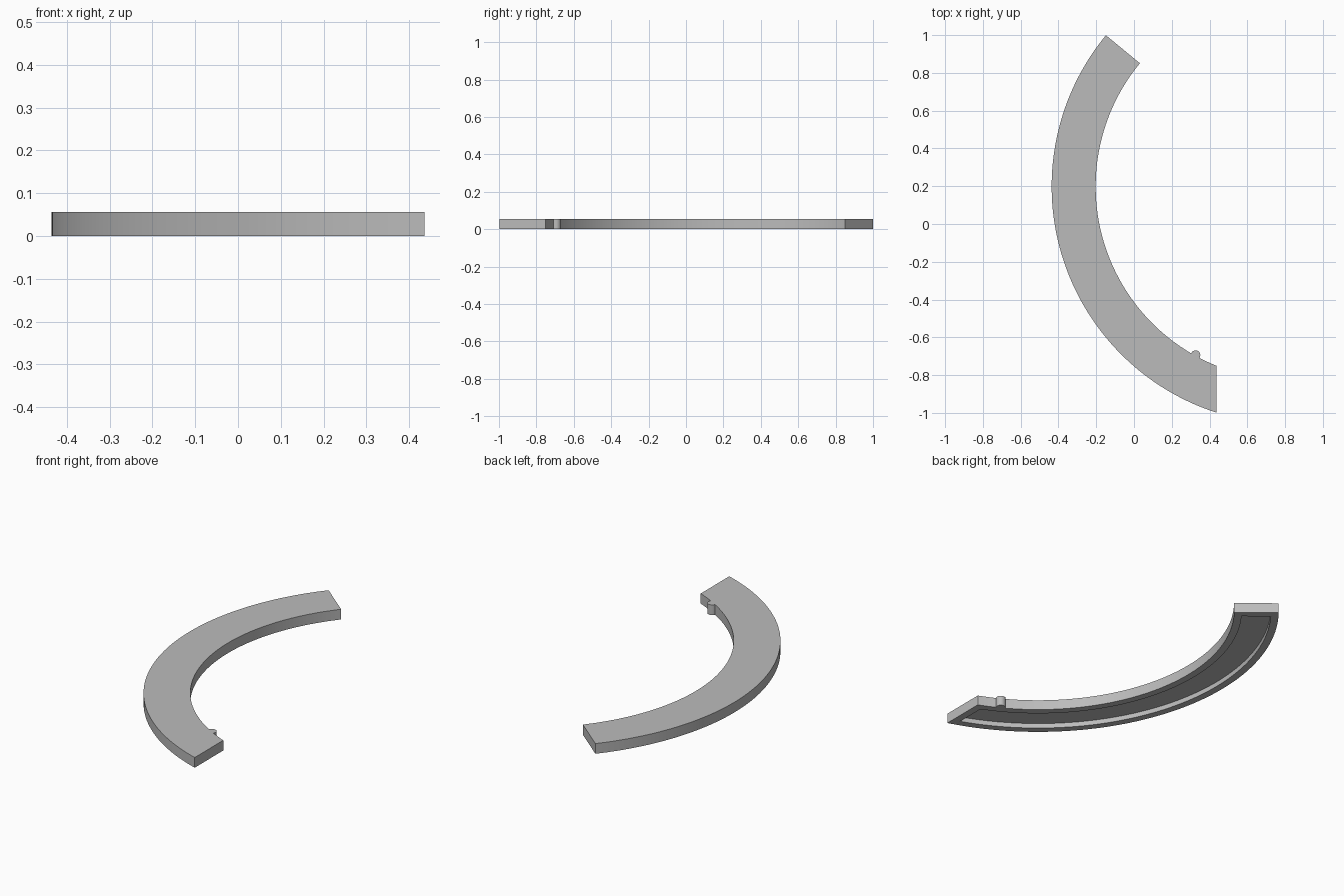
import bpy, bmesh
from math import radians, asin, acos, pi, cos, sin

cube = bpy.data.objects.get("Cube")
if cube:
    bpy.data.objects.remove(cube)

CX, CY = 0.822, 0.199          # centre of the arc
R_IN, R_OUT = 1.025, 1.258     # inner and outer radius
START = radians(140.5)         # radial end
END_X = 0.436                  # straight-cut end
HEIGHT, RIM, DEPTH = 0.056, 0.04, 0.027
STEPS = 72

grey = bpy.data.materials.new("light grey")
grey.use_nodes = True
colour = (0.5, 0.5, 0.5, 1)
grey.diffuse_color = colour
grey.node_tree.nodes["Principled BSDF"].inputs["Base Color"].default_value = colour


def arc(radius, inset):
    """Points along one edge, with both ends pulled in by the inset."""
    first = START + asin(inset / radius)
    last = 2 * pi - acos((END_X - inset - CX) / radius)
    angles = [first + (last - first) * i / STEPS for i in range(STEPS + 1)]
    return [(CX + radius * cos(a), CY + radius * sin(a)) for a in angles]


def outline(bm, inset, z):
    """Closed ring: along the outer edge, back along the inner edge."""
    points = arc(R_OUT - inset, inset) + arc(R_IN + inset, inset)[::-1]
    return [bm.verts.new((x, y, z)) for x, y in points]


def bridge(bm, a, b):
    for i in range(len(a)):
        j = (i + 1) % len(a)
        bm.faces.new((a[i], a[j], b[j], b[i]))


def cap(bm, ring):
    for i in range(STEPS):
        bm.faces.new((ring[i], ring[i + 1], ring[-2 - i], ring[-1 - i]))


def finish(bm, name):
    bmesh.ops.recalc_face_normals(bm, faces=bm.faces)
    mesh = bpy.data.meshes.new(name)
    bm.to_mesh(mesh)
    bm.free()
    mesh.materials.append(grey)
    obj = bpy.data.objects.new(name, mesh)
    bpy.context.collection.objects.link(obj)
    bpy.ops.object.select_all(action='DESELECT')
    obj.select_set(True)
    bpy.context.view_layer.objects.active = obj
    bpy.ops.object.shade_smooth_by_angle(angle=radians(30))


# Curved body with a shallow pocket underneath
bm = bmesh.new()
top = outline(bm, 0, HEIGHT)
bottom = outline(bm, 0, 0)
pocket_edge = outline(bm, RIM, 0)
pocket_floor = outline(bm, RIM, DEPTH)
for a, b in ((top, bottom), (bottom, pocket_edge), (pocket_edge, pocket_floor)):
    bridge(bm, a, b)
cap(bm, top)
cap(bm, pocket_floor)
finish(bm, "curved_body")

# Small round locating nub on the inner edge
bm = bmesh.new()
bmesh.ops.create_cone(bm, cap_ends=True, segments=24, radius1=0.025,
                      radius2=0.025, depth=HEIGHT)
bmesh.ops.translate(bm, verts=bm.verts, vec=(0.326, -0.694, HEIGHT / 2))
finish(bm, "locating_nub")
